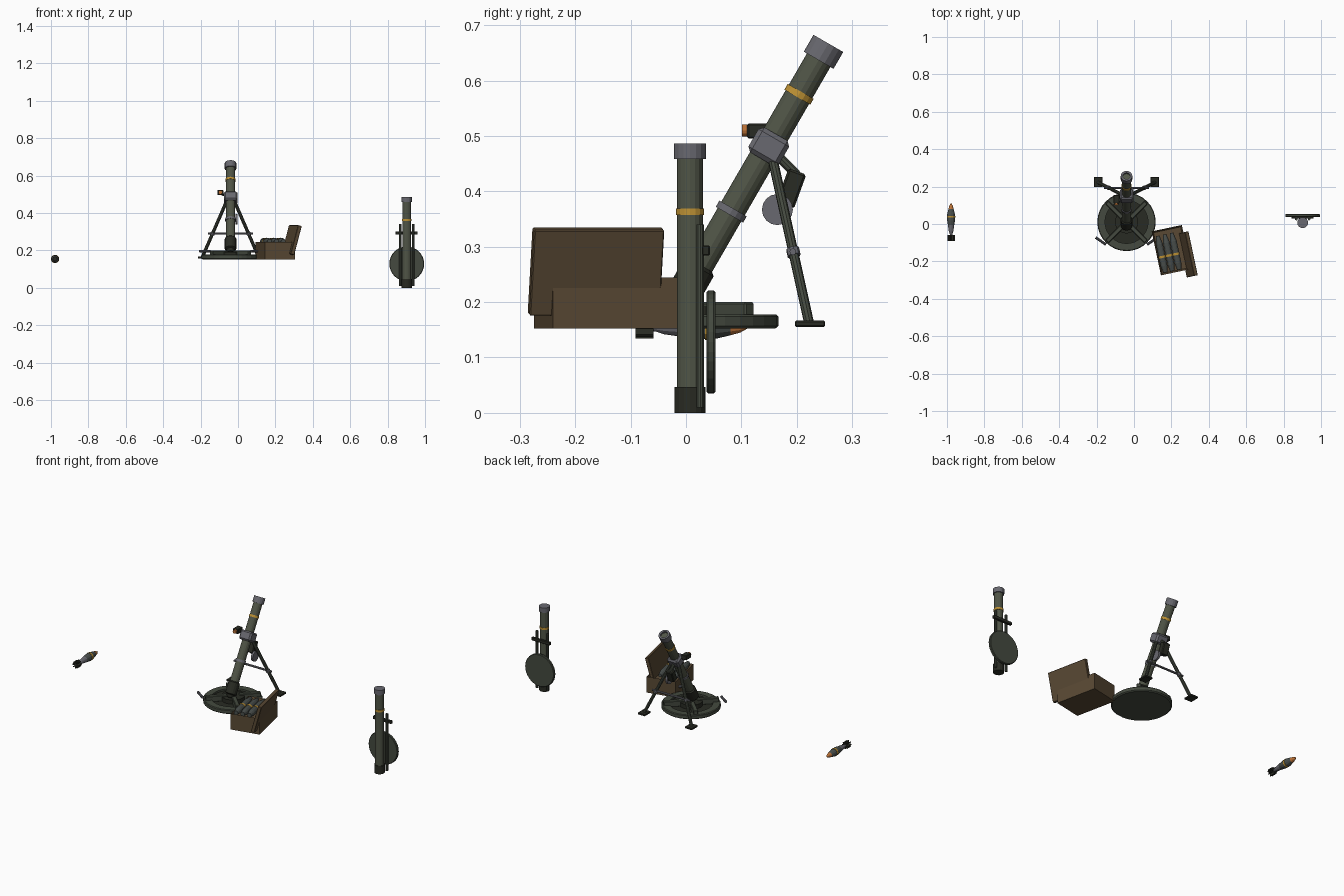
import bpy, bmesh, math
from mathutils import Vector, Matrix

cube = bpy.data.objects.get("Cube")
if cube:
    bpy.data.objects.remove(cube, do_unlink=True)


def material(name, r, g, b):
    m = bpy.data.materials.new(name)
    m.use_nodes = True
    m.diffuse_color = (r, g, b, 1)
    m.node_tree.nodes["Principled BSDF"].inputs["Base Color"].default_value = (r, g, b, 1)
    return m


OLIVE = material("olive paint", .08, .09, .062)
PLATE = material("plate green", .058, .068, .05)
DARK = material("dark iron", .022, .024, .017)
STEEL = material("steel", .14, .14, .16)
YELLOW = material("yellow band", .52, .29, .035)
ORANGE = material("orange", .5, .17, .04)
WOOD = material("brown wood", .1, .066, .034)
SHELL = material("shell grey", .065, .075, .07)


def finish(name, bm, mat, matrix):
    bmesh.ops.recalc_face_normals(bm, faces=bm.faces)
    bm.transform(matrix)
    mesh = bpy.data.meshes.new(name)
    bm.to_mesh(mesh)
    bm.free()
    mesh.materials.append(mat)
    ob = bpy.data.objects.new(name, mesh)
    bpy.context.scene.collection.objects.link(ob)
    return ob


def aim(origin, direction):
    turn = Vector(direction).to_track_quat('Z', 'Y').to_matrix().to_4x4()
    return Matrix.Translation(origin) @ turn


def lathe(name, profile, mat, matrix, sides=16):
    """Turn (radius, height) points about the local z axis."""
    bm = bmesh.new()
    verts = [bm.verts.new((r, 0, h)) for r, h in profile]
    edges = [bm.edges.new(pair) for pair in zip(verts, verts[1:])]
    bmesh.ops.spin(bm, geom=verts + edges, cent=(0, 0, 0), axis=(0, 0, 1),
                   angle=math.tau, steps=sides)
    bmesh.ops.remove_doubles(bm, verts=bm.verts, dist=1e-5)
    return finish(name, bm, mat, matrix)


def cylinder(name, r, low, high, mat, matrix, sides=16):
    return lathe(name, [(0, low), (r, low), (r, high), (0, high)], mat, matrix, sides)


def rod(name, a, b, r, mat, sides=10):
    span = Vector(b) - Vector(a)
    return cylinder(name, r, 0, span.length, mat, aim(a, span), sides)


def box(name, size, mat, matrix, bevel=0.0):
    bm = bmesh.new()
    bmesh.ops.create_cube(bm, size=1, matrix=Matrix.Diagonal((*size, 1)))
    if bevel:
        bmesh.ops.bevel(bm, geom=bm.edges[:], offset=bevel, segments=1, affect='EDGES')
    return finish(name, bm, mat, matrix)


def at(x, y, z):
    return Matrix.Translation((x, y, z))


def shell(name, matrix):
    """Finned round along local z, its tail at the bottom."""
    lathe(name + "_body", [(0, -.005), (.017, -.005), (.021, .02), (.021, .05),
                           (.014, .08), (0, .08)], SHELL, matrix, 12)
    lathe(name + "_tail", [(0, -.09), (.007, -.09), (.007, -.055), (.012, -.04),
                           (.017, -.005), (0, -.005)], STEEL, matrix, 12)
    lathe(name + "_fuse", [(0, .08), (.014, .08), (.009, .098), (0, .114)], ORANGE, matrix, 12)
    cylinder(name + "_band", .0225, .034, .044, YELLOW, matrix, 12)
    for i in range(4):
        turn = Matrix.Rotation(i * math.pi / 4, 4, 'Z')
        box(f"{name}_fin_{i}", (.04, .005, .032), DARK, matrix @ turn @ at(0, 0, -.075))


CX = -.04

# Round base plate with rim, recessed floor, spokes and carry handles
base = at(CX, .011, .152)
lathe("base_plate", [(0, 0), (.15, 0), (.156, .005), (.156, .022), (.152, .026),
                     (.115, .026), (.115, .012), (0, .012)], PLATE, base, 32)
cylinder("plate_floor", .115, .012, .016, DARK, base, 32)
cylinder("plate_hub", .062, .016, .04, DARK, base)
for i in range(4):
    turn = Matrix.Rotation(math.pi / 4 + i * math.pi / 2, 4, 'Z')
    box(f"plate_spoke_{i}", (.115, .024, .034), PLATE, base @ turn @ at(.09, 0, .031), .003)
for side in (-1, 1):
    rod("plate_handle", (CX + side * .165, -.072, .196),
        (CX + side * .11, -.11, .196), .007, STEEL)

# Inclined barrel, measured along its own axis from the muzzle down
tilt = math.radians(30)
barrel = at(CX, .257, .667) @ Matrix.Rotation(-tilt, 4, 'X')
cylinder("barrel", .0245, -.5, -.01, OLIVE, barrel)
lathe("muzzle_ring", [(0, -.012), (.02, -.012), (.02, 0), (.031, 0), (.031, -.035),
                      (.02, -.035)], STEEL, barrel)
cylinder("barrel_yellow_band", .027, -.112, -.1, YELLOW, barrel)
cylinder("barrel_lower_band", .0285, -.357, -.344, STEEL, barrel)
lathe("breech", [(0, -.555), (.016, -.55), (.022, -.535), (.031, -.53), (.031, -.468),
                 (.022, -.46)], DARK, barrel)
box("barrel_clamp", (.072, .064, .052), STEEL, barrel @ at(0, 0, -.215), .008)

# Sight on its bracket
box("sight_body", (.033, .045, .027), DARK, at(-.094, .133, .509), .003)
cylinder("sight_lens", .011, 0, .01, ORANGE, aim((-.094, .111, .51), (0, -1, 0)), 12)
rod("sight_bracket", (-.085, .14, .5), (CX, .152, .485), .007, DARK)

# Bipod with splayed legs, feet and cross brace
for side in (-1, 1):
    top = Vector((CX + side * .02, .155, .465))
    foot = Vector((CX + side * .151, .222, .163))
    rod("bipod_leg", top, foot, .009, PLATE)
    knee = top.lerp(foot, .58)
    axis = (foot - top).normalized()
    rod("leg_joint", knee - axis * .007, knee + axis * .007, .012, STEEL)
    box("bipod_foot", (.046, .054, .011), DARK, at(CX + side * .151, .224, .161), .002)
rod("bipod_brace", (CX - .12, .193, .291), (CX + .12, .193, .291), .006, STEEL)

# Elevating gear box and hand wheel
box("gear_box", (.04, .034, .066), DARK,
    at(CX, .19, .405) @ Matrix.Rotation(math.radians(-20), 4, 'X'), .004)
rod("gear_post", (CX, .2, .43), (CX, .16, .47), .009, PLATE)
cylinder("hand_wheel", .028, 0, .012, STEEL, aim((CX + .026, .165, .367), (1, 0, 0)))
rod("hand_wheel_axle", (CX, .178, .38), (CX + .03, .165, .367), .007, STEEL)

# Open ammunition crate, turned beside the plate
crate = at(.2, -.14, .152) @ Matrix.Rotation(math.radians(12), 4, 'Z')
bm = bmesh.new()
bmesh.ops.create_cube(bm, size=1, matrix=at(0, 0, .046) @ Matrix.Diagonal((.165, .24, .092, 1)))
rim = max(bm.faces, key=lambda f: f.calc_center_median().z)
bmesh.ops.inset_individual(bm, faces=[rim], thickness=.012)
bmesh.ops.translate(bm, verts=rim.verts, vec=(0, 0, -.03))
finish("crate_body", bm, WOOD, crate)
lid = crate @ at(.08, -.04, .103) @ Matrix.Rotation(math.radians(15), 4, 'Y')
box("crate_lid", (.02, .24, .16), WOOD, lid, .002)
for i in range(3):
    lying = crate @ at(-.056 + i * .038, -.025, .096)
    along = lying @ Matrix.Rotation(-math.pi / 2, 4, 'X')
    lathe(f"crate_shell_{i}", [(0, -.085), (.012, -.085), (.018, -.05), (.018, .07),
                               (.009, .115), (0, .115)], SHELL, along, 12)
    cylinder(f"crate_shell_band_{i}", .0195, -.006, .006, YELLOW, along, 12)

# Second weapon, folded and standing upright
SX, SY = .902, .007
stowed = at(SX, SY, 0)
cylinder("stowed_barrel", .0235, .04, .46, OLIVE, stowed)
cylinder("stowed_breech", .028, 0, .047, DARK, stowed)
cylinder("stowed_muzzle_ring", .029, .458, .486, STEEL, stowed)
cylinder("stowed_yellow_band", .0255, .357, .369, YELLOW, stowed)
lathe("stowed_plate", [(0, 0), (.09, 0), (.093, .003), (.093, .013), (.09, .016), (0, .016)],
      PLATE, aim((SX, .037, .128), (0, 1, 0)), 32)
for side in (-1, 1):
    rod("stowed_leg", (SX + side * .034, .026, .01), (SX + side * .034, .026, .34), .007, PLATE)
box("stowed_brace", (.118, .014, .018), DARK, at(SX, .036, .293), .002)

# Loose round lying apart
shell("loose_shell", aim((-.978, 0, .154), (0, 1, 0)))
